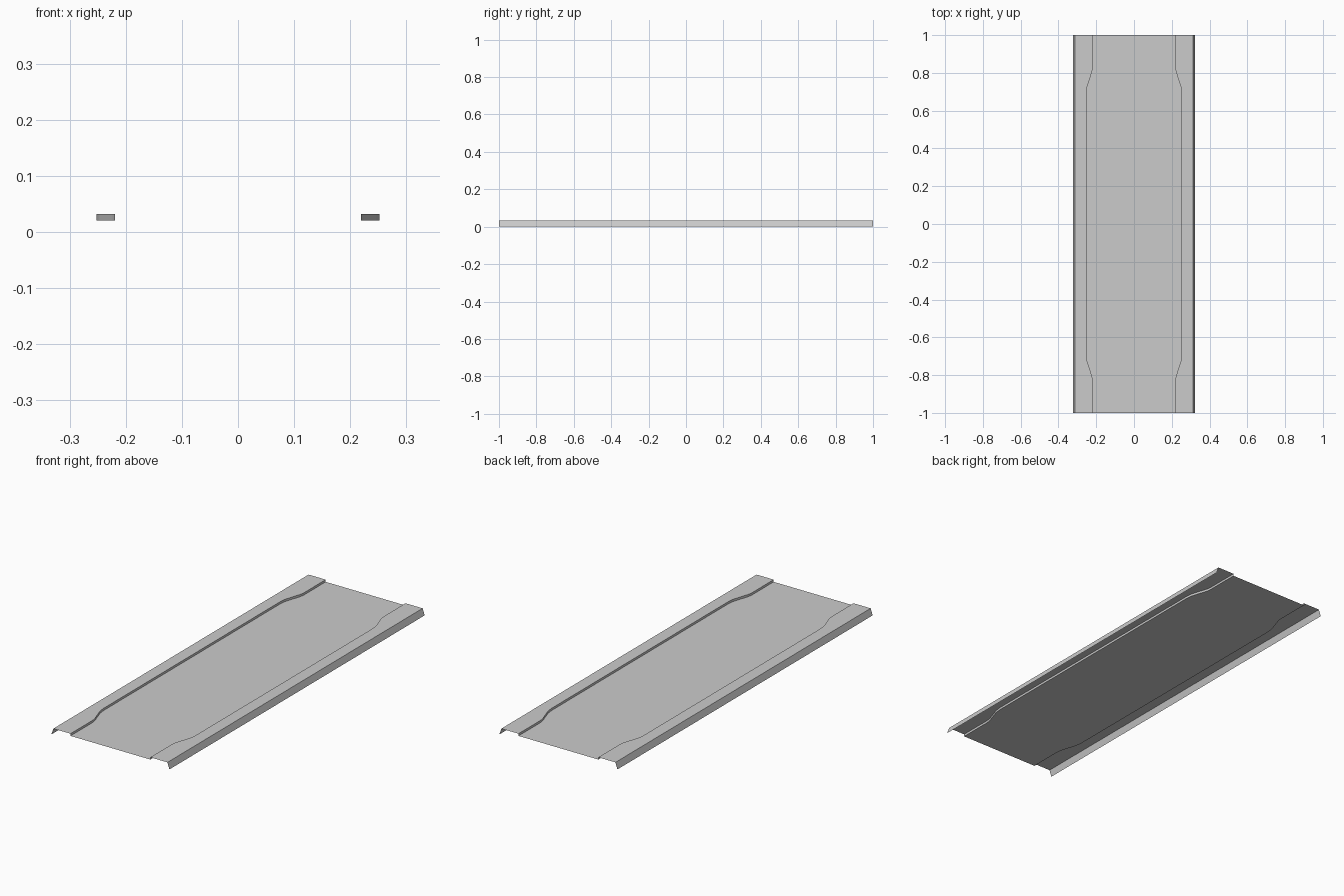
import bpy, bmesh

if "Cube" in bpy.data.objects:
    bpy.data.objects.remove(bpy.data.objects["Cube"])

FLOOR_Z, RIM_Z = 0.021, 0.032
RIM_X, EDGE_X = 0.313, 0.324

# (y, x) path of the step between the sunken panel and the rim, one quarter
STEP = [(0, 0.252), (0.69, 0.252), (0.71, 0.2505), (0.73, 0.247),
        (0.80, 0.224), (0.815, 0.2205), (0.83, 0.219), (1, 0.219)]


def strip_part(name, profile):
    """Sweep a cross-section along the step path, then mirror it to all quarters."""
    bm = bmesh.new()
    rows = [[bm.verts.new((x, y, z)) for x, z in profile(step)] for y, step in STEP]
    for a, b in zip(rows, rows[1:]):
        for i in range(len(a) - 1):
            bm.faces.new((a[i], a[i + 1], b[i + 1], b[i]))
    mesh = bpy.data.meshes.new(name)
    bm.to_mesh(mesh)
    bm.free()
    obj = bpy.data.objects.new(name, mesh)
    bpy.context.collection.objects.link(obj)
    mirror = obj.modifiers.new("Mirror", 'MIRROR')
    mirror.use_axis = (True, True, False)
    mirror.merge_threshold = 0.0001
    return obj


# Sunken middle sheet
strip_part("center_panel", lambda s: [(0, FLOOR_Z), (s, FLOOR_Z)])

# Step wall, raised rim and folded-down outer lip
strip_part("side_rims", lambda s: [(s, FLOOR_Z), (s, RIM_Z), (RIM_X, RIM_Z), (EDGE_X, 0)])
